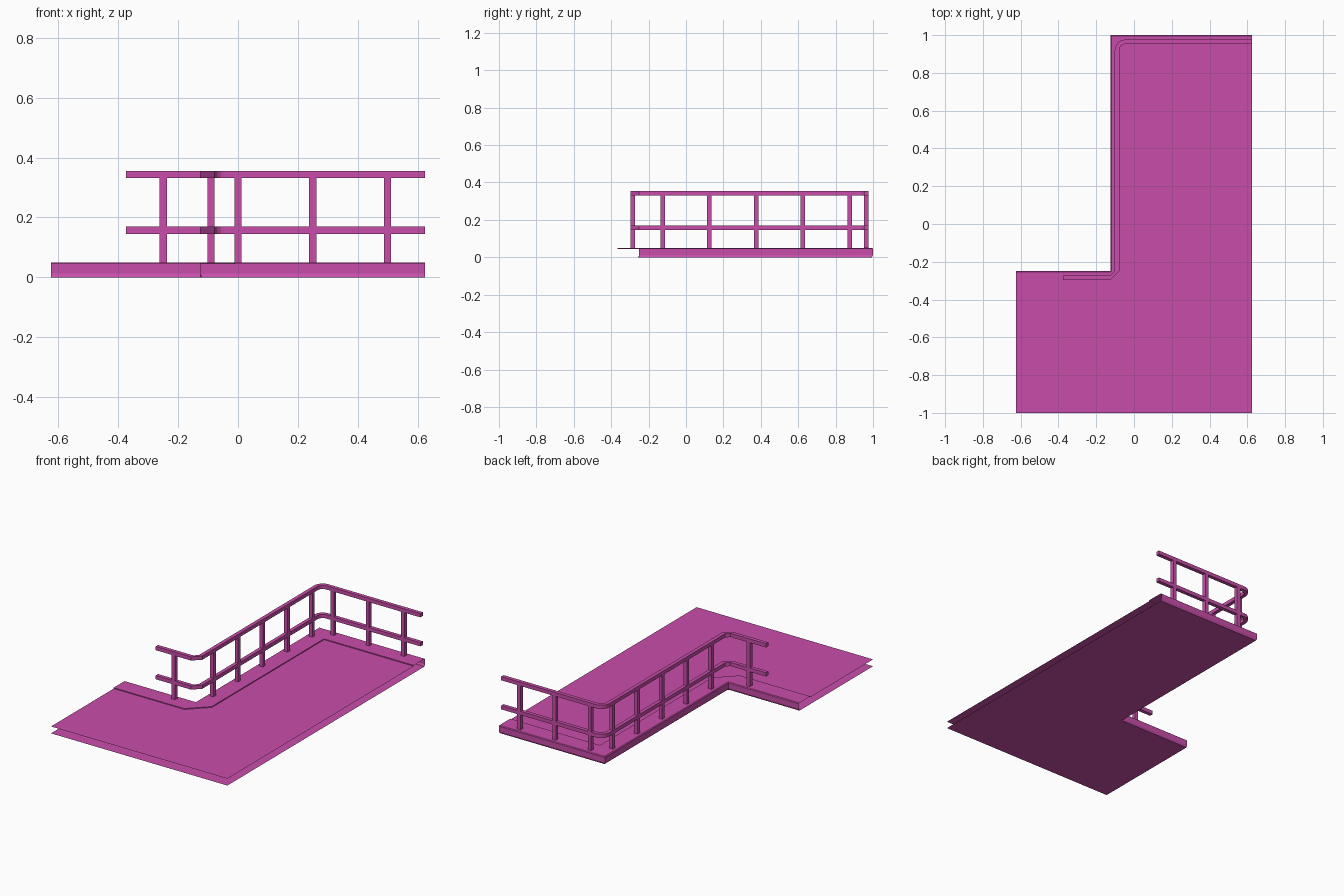
import bpy, bmesh, math

cube = bpy.data.objects.get("Cube")
if cube:
    bpy.data.objects.remove(cube)

magenta = bpy.data.materials.new("magenta")
magenta.use_nodes = True
magenta.diffuse_color = (0.58, 0.075, 0.40, 1)
magenta.node_tree.nodes["Principled BSDF"].inputs["Base Color"].default_value = magenta.diffuse_color

HALF_X, HALF_Y = 0.625, 1.0
NOTCH_X, NOTCH_Y = -0.125, -0.25
CURB_W, DECK_Z, CURB_Z = 0.115, 0.044, 0.05
RAIL_IN, BAR = 0.035, 0.024


def edge_path(d, start_x=-HALF_X, radius=0):
    """Stepped edge of the platform, moved inward by d, with optional round back corner."""
    pts = [(start_x, NOTCH_Y - d), (NOTCH_X, NOTCH_Y - d), (NOTCH_X + d, NOTCH_Y)]
    if radius:
        for i in range(5):
            a = math.pi - i * math.pi / 8
            pts.append((NOTCH_X + radius + (radius - d) * math.cos(a),
                        HALF_Y - radius + (radius - d) * math.sin(a)))
    else:
        pts.append((NOTCH_X + d, HALF_Y - d))
    return pts + [(HALF_X, HALF_Y - d)]


def finish(name, bm, closed=False):
    bmesh.ops.remove_doubles(bm, verts=bm.verts, dist=0.0001)
    if closed:
        bmesh.ops.recalc_face_normals(bm, faces=bm.faces)
    mesh = bpy.data.meshes.new(name)
    bm.to_mesh(mesh)
    bm.free()
    mesh.materials.append(magenta)
    obj = bpy.data.objects.new(name, mesh)
    bpy.context.collection.objects.link(obj)


def sweep(name, profile, closed=False, **path_options):
    """Sweep a profile of (inset, height) points along the stepped edge."""
    bm = bmesh.new()
    rows = [[bm.verts.new((x, y, z)) for x, y in edge_path(d, **path_options)]
            for d, z in profile]
    pairs = list(zip(rows, rows[1:] + rows[:1]))
    for low, high in pairs if closed else pairs[:-1]:
        for i in range(len(low) - 1):
            bm.faces.new((low[i], high[i], high[i + 1], low[i + 1]))
    if closed:
        bm.faces.new([r[0] for r in rows])
        bm.faces.new([r[-1] for r in reversed(rows)])
    finish(name, bm, closed)


def sheet(name, inset, z, up):
    """Flat platform sheet bounded by the stepped edge."""
    bm = bmesh.new()
    outline = edge_path(inset) + [(HALF_X, -HALF_Y), (-HALF_X, -HALF_Y)]
    if up:
        outline.reverse()
    bm.faces.new([bm.verts.new((x, y, z)) for x, y in outline])
    finish(name, bm)


# Platform: underside, walking deck, and the raised edge strip with its wall
sheet("underside", 0.006, 0, False)
sheet("deck", CURB_W, DECK_Z, True)
sweep("curb_and_wall", [(0.006, 0), (0, 0.012), (0, 0.046), (0.005, CURB_Z),
                        (CURB_W, CURB_Z), (CURB_W, DECK_Z)])

# Handrails
near, far = RAIL_IN - BAR / 2, RAIL_IN + BAR / 2
for name, z in (("middle_rail", 0.145), ("top_rail", 0.331)):
    sweep(name, [(near, z), (near, z + BAR), (far, z + BAR), (far, z)],
          closed=True, start_x=-0.375, radius=0.08)

# Posts, evenly spaced along each run
posts = [(-0.25, NOTCH_Y - RAIL_IN)]
posts += [(NOTCH_X + RAIL_IN, -0.125 + 0.25 * i) for i in range(5)]
posts += [(0.25 * i, HALF_Y - RAIL_IN) for i in range(3)]
for n, (x, y) in enumerate(posts, 1):
    bm = bmesh.new()
    bmesh.ops.create_cube(bm, size=1)
    height = 0.333 - CURB_Z
    bmesh.ops.scale(bm, vec=(BAR, BAR, height), verts=bm.verts)
    bmesh.ops.translate(bm, vec=(x, y, CURB_Z + height / 2), verts=bm.verts)
    finish(f"post_{n}", bm, True)
